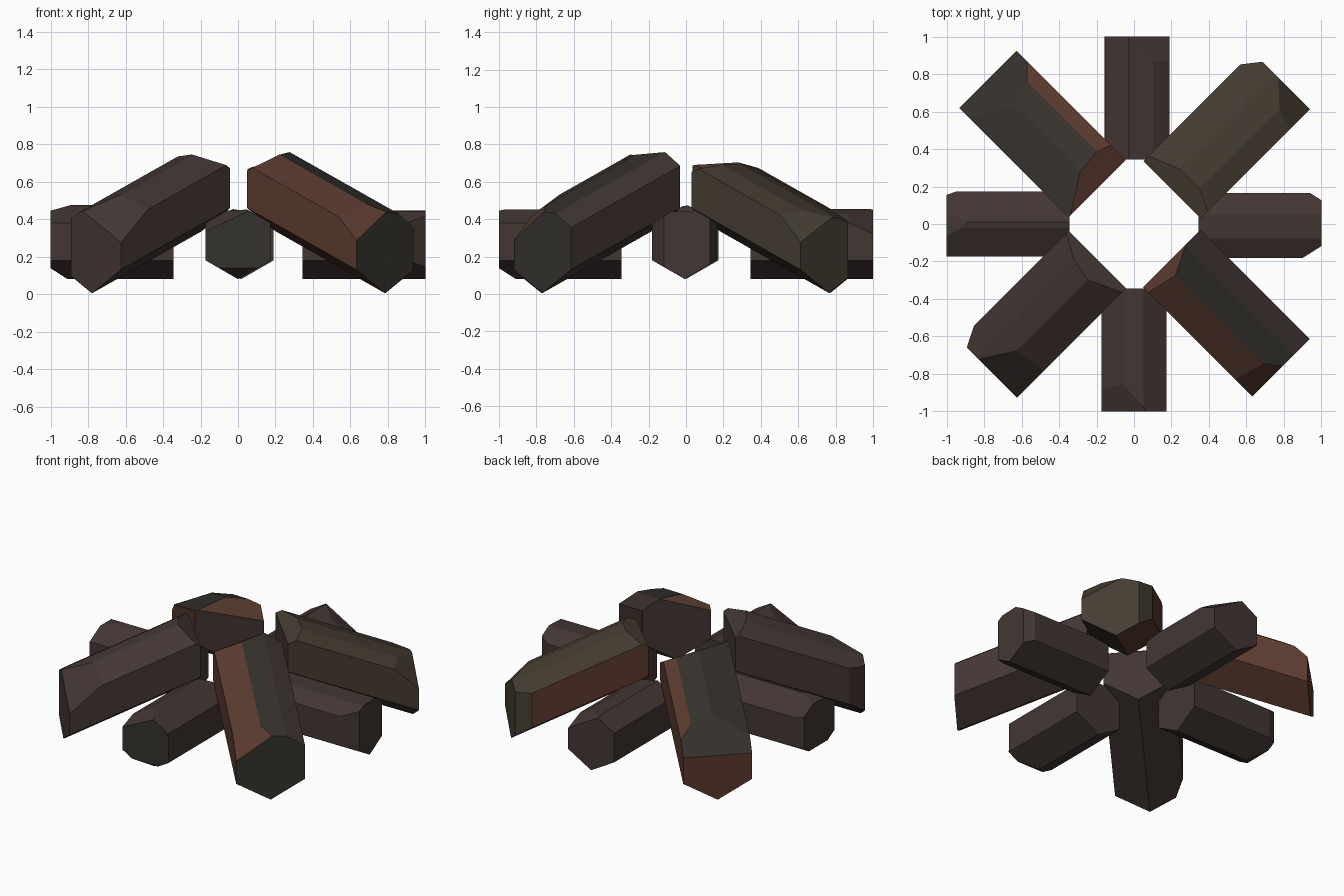
import bpy, bmesh, math
from mathutils import Vector, Matrix

if "Cube" in bpy.data.objects:
    bpy.data.objects.remove(bpy.data.objects["Cube"])


def material(name, color):
    m = bpy.data.materials.new(name)
    m.diffuse_color = (*color, 1)
    m.use_nodes = True
    m.node_tree.nodes["Principled BSDF"].inputs["Base Color"].default_value = m.diffuse_color
    return m


BARK = material("bark", (0.055, 0.037, 0.033))
RED = material("red_wood", (0.1, 0.042, 0.027))
OLIVE = material("olive_wood", (0.06, 0.046, 0.031))
CHAR = material("charred_wood", (0.036, 0.032, 0.026))


def log(name, angle, r_in, r_out, radius, z_out, slope, shift, top, cuts, colors):
    """Six-sided log with a hewn top; local axes: x radial, y sideways, z up.
    top = (y, z) points of the upper profile, cuts = point triples of carved
    planes, colors = (-side, top, +side, outer end)."""
    bm = bmesh.new()
    w = radius * 0.866
    profile = [(w, -radius / 2), (0, -radius), (-w, -radius / 2)] + list(top)
    a, b = [[bm.verts.new((r, y, z)) for y, z in profile] for r in (r_in, r_out)]
    n_pts = len(profile)
    for k in range(n_pts):
        j = (k + 1) % n_pts
        bm.faces.new((a[k], a[j], b[j], b[k]))
    bm.faces.new(a)
    bm.faces.new(b)
    center = Vector(((r_in + r_out) / 2, 0, 0))
    for tri in cuts:
        p0, p1, p2 = (Vector(t) for t in tri)
        n = (p1 - p0).cross(p2 - p0).normalized()
        if n.dot(center - p0) > 0:
            n = -n
        bmesh.ops.bisect_plane(bm, geom=bm.verts[:] + bm.edges[:] + bm.faces[:],
                               dist=1e-4, plane_co=p0, plane_no=n, clear_outer=True)
        rim = [e for e in bm.edges if e.is_boundary]
        if rim:
            bmesh.ops.holes_fill(bm, edges=rim, sides=0)
    bmesh.ops.recalc_face_normals(bm, faces=bm.faces[:])
    # wood tone by facet direction
    for f in bm.faces:
        f.normal_update()
        n = f.normal
        f.smooth = False
        if n.x > 0.6:
            f.material_index = 3
        elif n.x < -0.9:
            f.material_index = 4
        elif n.y < -0.35 or n.x < -0.4:
            f.material_index = 0
        elif n.y > 0.35:
            f.material_index = 2
        else:
            f.material_index = 1
    # lean by shearing, so the ends stay vertical
    for v in bm.verts:
        v.co.z += z_out + slope * (r_out - v.co.x)
        v.co.y += shift
    bm.transform(Matrix.Rotation(math.radians(angle), 4, 'Z'))
    me = bpy.data.meshes.new(name)
    bm.to_mesh(me)
    bm.free()
    for c in (*colors, BARK):
        me.materials.append(c)
    bpy.context.collection.objects.link(bpy.data.objects.new(name, me))


def flat_log(name, angle, shift, ridge, cuts, end=BARK):
    top = [(-0.173, 0.1)] + [(u, 0.2 - 0.577 * abs(u)) for u in ridge] + [(0.173, 0.1)]
    log(name, angle, 0.345, 1.0, 0.2, 0.28, 0, shift, top, cuts, (BARK, BARK, BARK, end))


def leaning_log(name, angle, shift, top, cuts, colors):
    log(name, angle, 0.272, 1.097, 0.25, 0.255, 0.4, shift, top, cuts, colors)


def corner(r, u, r2, u2):
    """Vertical cut across an end corner."""
    return ((r, u, 0), (r2, u2, 0), (r, u, 0.1))


# logs lying flat
flat_log("front_flat_log", -90, 0, (-0.06, 0.05), [
    ((0.89, -0.17, 0.1), (0.89, 0, 0.18), (1, 0.06, 0.165)),
    ((0.91, 0, -0.2), (1, -0.1, -0.142), (1, 0.1, -0.142))], CHAR)
flat_log("back_flat_log", 90, -0.017, (-0.085, 0.045), [
    ((0.87, -0.085, 0.15), (0.87, -0.173, 0.1), (1, 0.05, 0.17))])
flat_log("right_flat_log", 0, -0.008, (-0.07, 0.06), [
    corner(0.9, -0.173, 1, -0.11), corner(0.94, 0.173, 1, 0.135)])
flat_log("left_flat_log", 180, 0, (-0.01, 0.02), [
    ((0.91, 0, 0.19), (1, -0.05, 0.165), (1, 0.05, 0.165)),
    ((0.91, 0, -0.2), (1, -0.1, -0.142), (1, 0.1, -0.142)),
    corner(0.95, -0.173, 1, -0.155)])

# logs leaning towards the middle
leaning_log("front_left_leaning_log", -135, -0.003,
    [(-0.2165, 0.12), (-0.09, 0.185), (0.04, 0.205), (0.2165, 0.115)], [
    ((0.98, 0, 0.2), (1.1, 0.215, 0.02), (1.1, -0.08, 0.19)),
    corner(0.99, -0.216, 1.1, -0.16),
    ((0.38, 0.04, 0.2), (0.272, 0.215, 0.085), (0.272, -0.215, 0.1))],
    (BARK, BARK, BARK, BARK))
leaning_log("front_right_leaning_log", -45, 0.012,
    [(-0.2165, 0.105), (-0.05, 0.19), (0.1, 0.175), (0.2165, 0.1)], [
    ((1.1, -0.215, 0.03), (1.1, 0, 0.175), (1.0, -0.1, 0.165)),
    ((0.35, -0.05, 0.19), (0.29, 0.05, 0.17), (0.272, -0.215, 0.07))],
    (RED, CHAR, BARK, CHAR))
leaning_log("back_right_leaning_log", 45, -0.015,
    [(-0.2165, 0.105), (-0.1, 0.15), (0.05, 0.155), (0.2165, 0.11)], [
    ((0.38, 0.05, 0.155), (0.38, -0.1, 0.15), (0.272, 0.2, 0.08)),
    ((1.1, -0.215, 0.02), (0.98, -0.106, 0.148), (1.1, 0.025, 0.154)),
    corner(1.017, 0.205, 1.1, 0.14)],
    (OLIVE, OLIVE, RED, OLIVE))
leaning_log("back_left_leaning_log", 135, 0.006,
    [(-0.2165, 0.1), (-0.14, 0.145), (0.0, 0.17), (0.2165, 0.1)], [
    ((0.41, -0.148, 0.14), (0.393, 0.02, 0.168), (0.272, 0.106, 0.08)),
    ((0.9, 0, 0.17), (1.1, -0.1, 0.05), (1.1, 0.15, 0.05))],
    (RED, CHAR, RED, RED))
